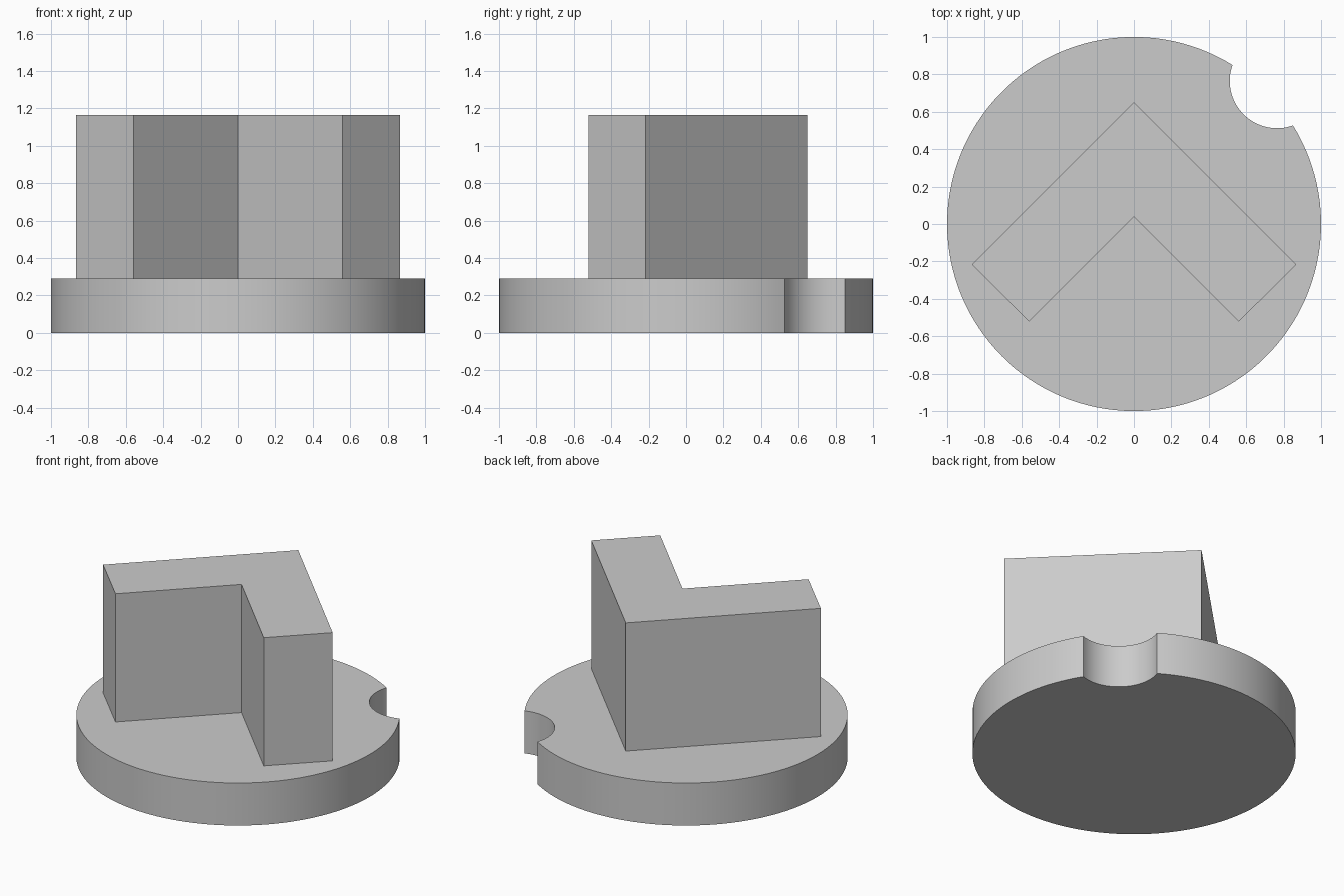
import bpy
import bmesh
from math import acos, atan2, cos, hypot, pi, sin

cube = bpy.data.objects.get("Cube")
if cube:
    bpy.data.objects.remove(cube, do_unlink=True)

grey = bpy.data.materials.new("plain grey")
grey.use_nodes = True
colour = (0.6, 0.6, 0.6, 1)
grey.diffuse_color = colour
grey.node_tree.nodes["Principled BSDF"].inputs["Base Color"].default_value = colour


def arc(cx, cy, radius, start, end, steps):
    angles = [start + (end - start) * i / steps for i in range(steps + 1)]
    return [(cx + radius * cos(a), cy + radius * sin(a)) for a in angles]


def prism(name, outline, bottom, top):
    """Extrude a counter-clockwise outline between two heights."""
    bm = bmesh.new()
    face = bm.faces.new([bm.verts.new((x, y, bottom)) for x, y in outline])
    new = bmesh.ops.extrude_face_region(bm, geom=[face], use_keep_orig=True)
    for v in new["geom"]:
        if isinstance(v, bmesh.types.BMVert):
            v.co.z = top
    bmesh.ops.recalc_face_normals(bm, faces=bm.faces)
    mesh = bpy.data.meshes.new(name)
    bm.to_mesh(mesh)
    bm.free()
    mesh.materials.append(grey)
    obj = bpy.data.objects.new(name, mesh)
    bpy.context.collection.objects.link(obj)
    return obj


# Round base with a circular notch bitten out of its rim
base_top = 0.29
centre, notch_r = 0.765, 0.253
dist = hypot(centre, centre)
half = acos((1 + dist ** 2 - notch_r ** 2) / (2 * dist))
first, last = pi / 4 + half, pi / 4 - half + 2 * pi
rim = arc(0, 0, 1, first, last, 120)
n_start = atan2(sin(last) - centre, cos(last) - centre) + 2 * pi
n_end = atan2(sin(first) - centre, cos(first) - centre)
notch = arc(centre, centre, notch_r, n_start, n_end, 32)
base = prism("round_base", rim + notch[1:-1], 0, base_top)

# Upright L-shaped block with its corner towards the back
left_half = [(-0.867, -0.217), (-0.56, -0.522)]
right_half = [(-x, y) for x, y in reversed(left_half)]
outline = [(0, 0.65)] + left_half + [(0, 0.038)] + right_half
prism("angle_block", outline, base_top, 1.165)

# Smooth the curved rim only
bpy.ops.object.select_all(action="DESELECT")
base.select_set(True)
bpy.context.view_layer.objects.active = base
bpy.ops.object.shade_smooth_by_angle()
